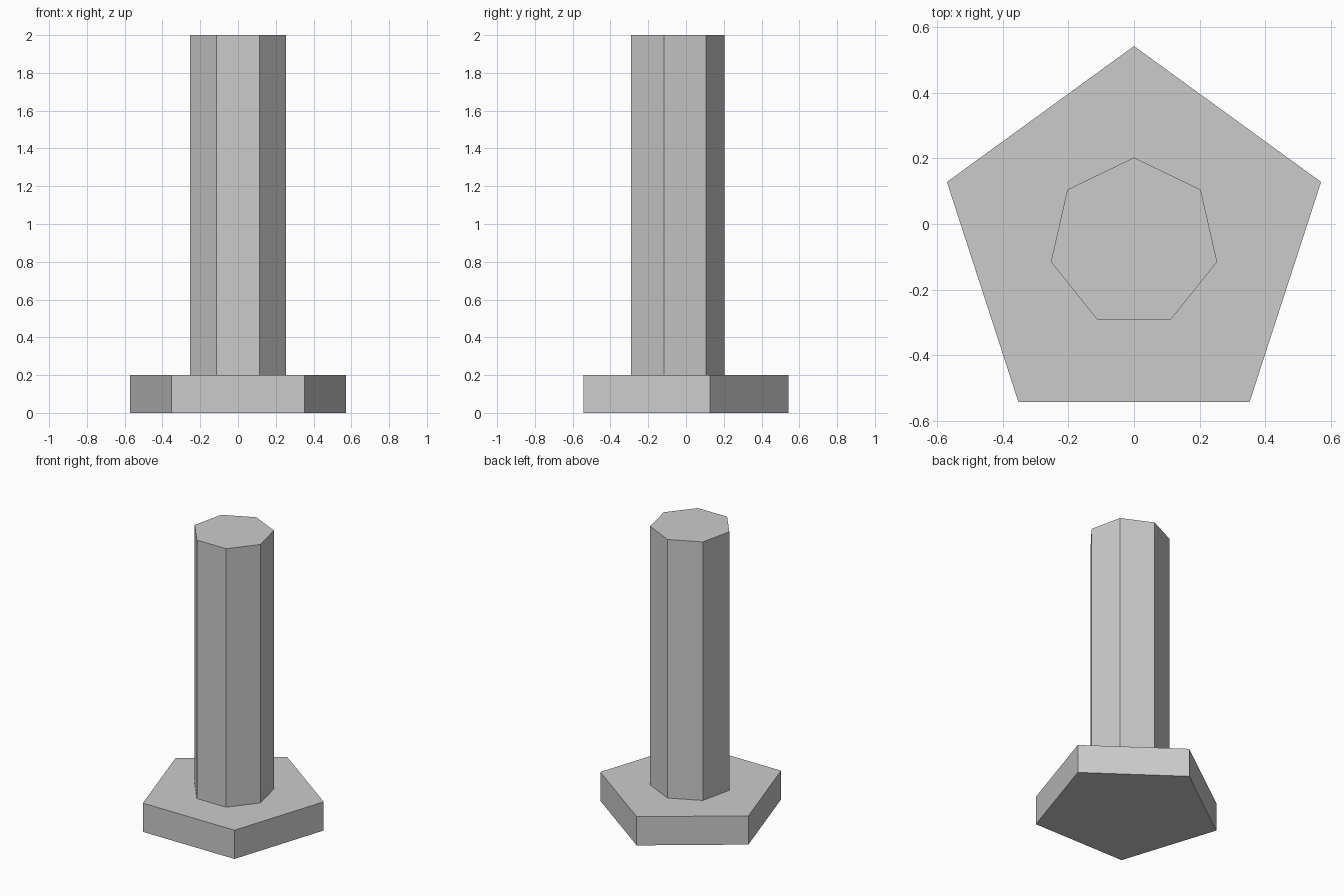
import bpy
import math

if "Cube" in bpy.data.objects:
    bpy.data.objects.remove(bpy.data.objects["Cube"])

BASE_R = 0.6
# A pentagon is not symmetric front to back: shift so its bounds centre on y = 0
CENTRE_Y = -BASE_R * (1 - math.cos(math.pi / 5)) / 2


def prism(name, sides, radius, z0, z1):
    """Flat-sided upright prism with one corner pointing to the back (+y)."""
    bpy.ops.mesh.primitive_cylinder_add(
        vertices=sides, radius=radius, depth=z1 - z0,
        location=(0, CENTRE_Y, (z0 + z1) / 2))
    obj = bpy.context.object
    obj.name = name
    return obj


# Five-sided foot plate
prism("base_plate", 5, BASE_R, 0.0, 0.2)

# Seven-sided column standing on it
prism("column", 7, 0.26, 0.2, 2.0)
